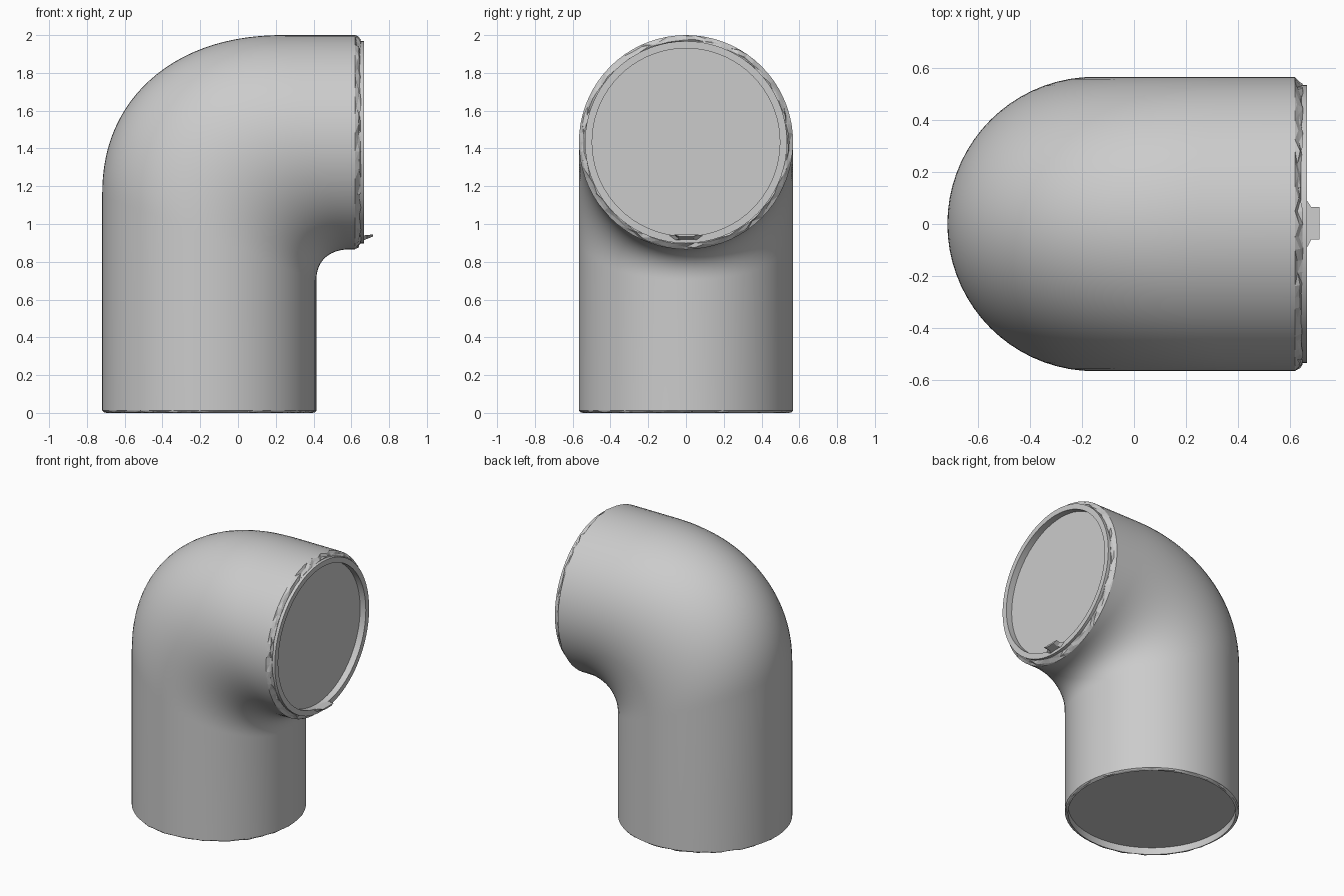
import bpy, bmesh, math, random
from mathutils import Vector

random.seed(4)
if "Cube" in bpy.data.objects:
    bpy.data.objects.remove(bpy.data.objects["Cube"])

SEG = 72
R = 0.567            # pipe radius
AX, AZ = -0.152, 1.433   # axis of the upright leg, axis of the side outlet

grey = bpy.data.materials.new("plain grey")
grey.use_nodes = True
grey.diffuse_color = (0.6, 0.6, 0.6, 1)
grey.node_tree.nodes["Principled BSDF"].inputs["Base Color"].default_value = (0.6, 0.6, 0.6, 1)


def finish(name, bm, smooth=True):
    bmesh.ops.recalc_face_normals(bm, faces=bm.faces)
    mesh = bpy.data.meshes.new(name)
    bm.to_mesh(mesh)
    bm.free()
    mesh.materials.append(grey)
    obj = bpy.data.objects.new(name, mesh)
    bpy.context.collection.objects.link(obj)
    if smooth:
        bpy.ops.object.select_all(action='DESELECT')
        obj.select_set(True)
        bpy.context.view_layer.objects.active = obj
        bpy.ops.object.shade_smooth_by_angle(angle=math.radians(35))
    return obj


def loft(name, rings, cap_end=False, smooth=True):
    bm = bmesh.new()
    loops = [[bm.verts.new(p) for p in ring] for ring in rings]
    for a, b in zip(loops, loops[1:]):
        for i in range(SEG):
            j = (i + 1) % SEG
            bm.faces.new((a[i], a[j], b[j], b[i]))
    if cap_end:
        bm.faces.new(loops[-1])
    if not smooth:
        bmesh.ops.triangulate(bm, faces=[f for f in bm.faces if len(f.verts) == 4])
    return finish(name, bm, smooth)


def section(outer, inner):
    """Elliptical slice of the pipe between its outer and inner outline points."""
    o, i = (Vector((p[0], 0, p[1])) for p in (outer, inner))
    ring = []
    for k in range(SEG):
        a = math.tau * k / SEG
        ring.append((o + i) / 2 + (i - o) / 2 * math.cos(a) + Vector((0, R * math.sin(a), 0)))
    return ring


def circle(side, pos, r, chip_pos=0.0, chip_r=0.0):
    """Circle across the outlet (side) or the upright leg, with optional chipping."""
    ring = []
    for k in range(SEG):
        a = math.tau * k / SEG
        rr = r - random.random() * chip_r
        p = pos + random.random() * chip_pos
        c, s = rr * math.cos(a), rr * math.sin(a)
        ring.append(Vector((p, s, AZ - c)) if side else Vector((AX + c, s, p)))
    return ring


def corner(cx, cz, a, b, n, t):
    return (cx - a * math.cos(t) ** (2 / n), cz + b * math.sin(t) ** (2 / n))


# Elbow: straight leg, swept bend, straight outlet
left, right = AX - R, AX + R
top, under = AZ + R, AZ - R
rings = [section((left, 0.012), (right, 0.012))]
STEPS = 36
for s in range(STEPS + 1):
    t = min(math.pi / 2 * s / STEPS, math.pi / 2 - 1e-6)
    rings.append(section(corner(0.25, 1.15, 0.25 - left, top - 1.15, 2.2, t),
                         corner(0.60, 0.70, 0.60 - right, under - 0.70, 2.3, t)))
rings.append(section((0.62, top), (0.62, under)))
loft("elbow_pipe", rings)

# Chipped edge around the outlet
loft("chipped_outlet_edge", [circle(True, 0.62, R),
                             circle(True, 0.628, 0.563, 0.014, 0.018),
                             circle(True, 0.64, 0.545, 0.012, 0.010),
                             circle(True, 0.645, 0.533)], smooth=False)

# Outlet collar with a recessed closing disc
loft("outlet_collar", [circle(True, 0.635, 0.535), circle(True, 0.667, 0.535),
                       circle(True, 0.667, 0.497), circle(True, 0.622, 0.497)], cap_end=True)

# Slightly ragged bottom rim with a recessed closing disc
loft("chipped_bottom_edge", [circle(False, 0.012, R), circle(False, 0.0, 0.562, 0.008, 0.008),
                             circle(False, 0.0, 0.545)], smooth=False)
loft("bottom_recess", [circle(False, 0.0, 0.545), circle(False, 0.05, 0.545)], cap_end=True)

# Small broken tab at the foot of the collar
bm = bmesh.new()
outline = [(0.645, 0.10), (0.667, 0.09), (0.683, 0.065), (0.715, 0.065),
           (0.715, -0.06), (0.683, -0.06), (0.667, -0.09), (0.645, -0.10)]
upper = [bm.verts.new((x, y, 0.94 + (x - 0.667) * 0.1)) for x, y in outline]
lower = [bm.verts.new((x, y * 0.6, 0.915 + max(0, x - 0.667) * 0.4)) for x, y in outline]
bm.faces.new(upper)
bm.faces.new(lower[::-1])
for i in range(len(outline)):
    j = (i + 1) % len(outline)
    bm.faces.new((upper[i], upper[j], lower[j], lower[i]))
finish("broken_tab", bm, smooth=False)
